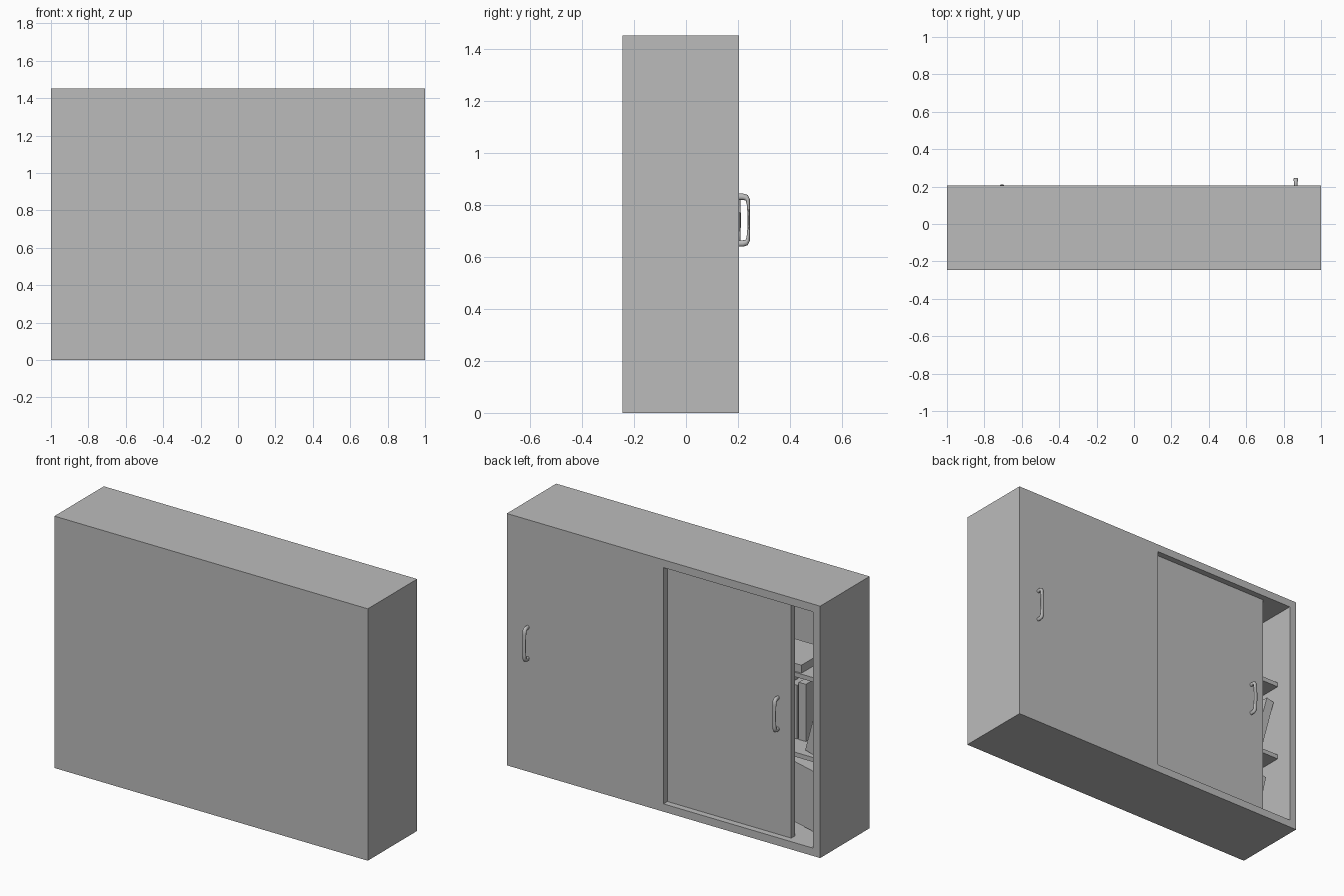
import bpy, bmesh, math
from mathutils import Matrix, Vector

if "Cube" in bpy.data.objects:
    bpy.data.objects.remove(bpy.data.objects["Cube"])

# One flat grey for everything
grey = bpy.data.materials.new("plain_grey")
grey.use_nodes = True
grey.diffuse_color = (0.5, 0.5, 0.5, 1)
bsdf = next(n for n in grey.node_tree.nodes if n.type == 'BSDF_PRINCIPLED')
bsdf.inputs["Base Color"].default_value = (0.5, 0.5, 0.5, 1)

W, H, T = 1.0, 1.453, 0.045          # half width, height, board thickness
FRONT, BACK = -0.245, 0.205
DOOR = 0.036                         # door thickness
MID = H / 2 + 0.016                  # handle height


def add_object(name, bm):
    mesh = bpy.data.meshes.new(name)
    bmesh.ops.recalc_face_normals(bm, faces=bm.faces)
    bm.to_mesh(mesh)
    bm.free()
    mesh.materials.append(grey)
    obj = bpy.data.objects.new(name, mesh)
    bpy.context.collection.objects.link(obj)
    return obj


def box(name, x, y, z, lean=0):
    """Box from ranges; lean tips it toward -x about its lower -x edge."""
    bm = bmesh.new()
    size = Vector((x[1] - x[0], y[1] - y[0], z[1] - z[0]))
    mid = Vector((x[0] + x[1], y[0] + y[1], z[0] + z[1])) / 2
    bmesh.ops.create_cube(bm, size=1, matrix=Matrix.Translation(mid) @ Matrix.Diagonal(size).to_4x4())
    if lean:
        pivot = Vector((x[0], mid.y, z[0]))
        bmesh.ops.rotate(bm, cent=pivot, verts=bm.verts,
                         matrix=Matrix.Rotation(-math.radians(lean), 3, 'Y'))
    return add_object(name, bm)


# Case: a tray with a solid front and a rim around the open back
def case():
    bm = bmesh.new()
    rings = []
    for inset, y in ((0, FRONT), (0, BACK), (T, BACK), (T, FRONT + T)):
        a, lo, hi = W - inset, inset, H - inset
        rings.append([bm.verts.new(p) for p in
                      ((-a, y, lo), (a, y, lo), (a, y, hi), (-a, y, hi))])
    for r, s in zip(rings, rings[1:]):
        for i in range(4):
            j = (i + 1) % 4
            bm.faces.new((r[i], r[j], s[j], s[i]))
    bm.faces.new(rings[0])
    bm.faces.new(rings[-1])
    return add_object("cabinet_case", bm)


case()

# Sliding doors: one flush with the rim, one behind it and partly open
box("outer_door", (0, W - T), (BACK - DOOR, BACK), (T, H - T))
box("inner_door", (-0.79, 0.17), (BACK - 2 * DOOR, BACK - DOOR), (T, H - T))

# Shelves
levels = [T]
for name, z in (("lower_shelf", 0.495), ("upper_shelf", 0.956)):
    box(name, (T - W, W - T), (FRONT + T, 0.1), (z - 0.013, z + 0.013))
    levels.append(z + 0.013)


# Handles: an oval section swept along a bracket-shaped path
def handle(name, x, y):
    half = [(-0.004, -0.09, 0.012, 0.008), (0.014, -0.09, 0.012, 0.009),
            (0.026, -0.087, 0.012, 0.011), (0.033, -0.078, 0.008, 0.012),
            (0.035, -0.06, 0.006, 0.013), (0.037, -0.025, 0.005, 0.012)]
    path = half + [(out, -z, t, w) for out, z, t, w in reversed(half)]
    bm = bmesh.new()
    rings = []
    for i, (out, z, thick, wide) in enumerate(path):
        prev, nxt = path[max(i - 1, 0)], path[min(i + 1, len(path) - 1)]
        along = Vector((0, nxt[0] - prev[0], nxt[1] - prev[1])).normalized()
        normal = Vector((0, along.z, -along.y))
        centre = Vector((x, y + out, MID + z))
        rings.append([bm.verts.new(centre + normal * thick * math.sin(a) + Vector((wide * math.cos(a), 0, 0)))
                      for a in (math.tau * k / 12 for k in range(12))])
    for r, s in zip(rings, rings[1:]):
        for i in range(12):
            j = (i + 1) % 12
            bm.faces.new((r[i], r[j], s[j], s[i]))
    bm.faces.new(rings[0])
    bm.faces.new(rings[-1])
    for f in bm.faces:
        f.smooth = len(f.verts) == 4
    return add_object(name, bm)


handle("outer_door_handle", 0.865, BACK)
handle("inner_door_handle", -0.706, BACK - DOOR)

# Books and boxes on the shelves
bottom, middle, top = levels
box("flat_book", (-0.8, -0.45), (-0.16, 0.09), (top, top + 0.046))
box("leaning_book", (-0.858, -0.808), (-0.15, 0.07), (middle, middle + 0.36), 15)
for i in range(4):
    right = -0.737 + i * 0.055
    box(f"upright_book_{i + 1}", (right, right + 0.046), (-0.19, -0.04),
        (middle, middle + 0.33 - 0.02 * (i % 2)))
box("lower_leaning_box", (-0.85, -0.6), (-0.18, 0.04), (bottom, bottom + 0.34), 12)
